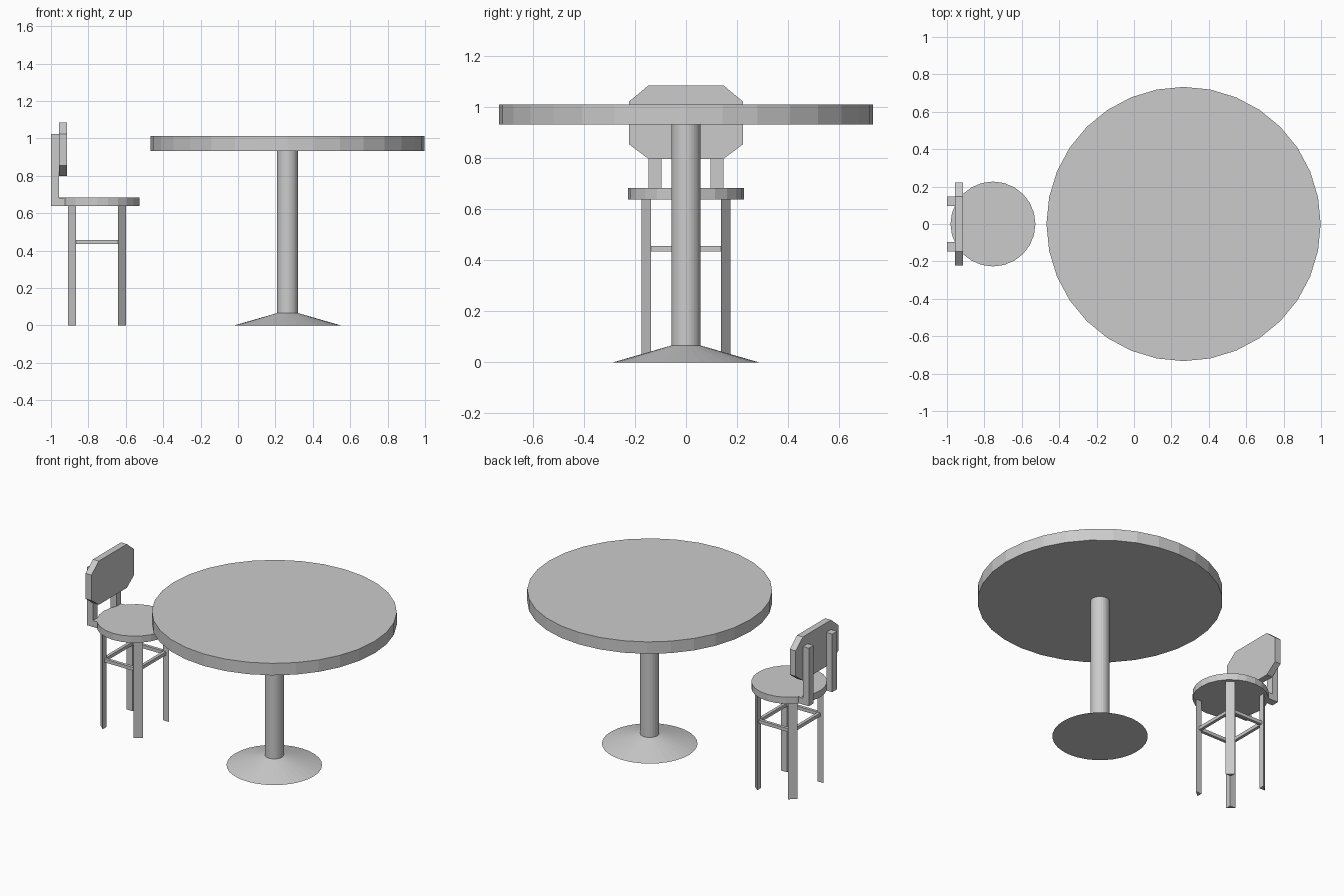
import bpy
import bmesh
import math
from mathutils import Vector

if "Cube" in bpy.data.objects:
    bpy.data.objects.remove(bpy.data.objects["Cube"])

grey = bpy.data.materials.new("plain grey")
grey.diffuse_color = (0.6, 0.6, 0.6, 1)
grey.use_nodes = True
grey.node_tree.nodes["Principled BSDF"].inputs["Base Color"].default_value = grey.diffuse_color


def finish(name, bm):
    bmesh.ops.recalc_face_normals(bm, faces=bm.faces)
    mesh = bpy.data.meshes.new(name)
    bm.to_mesh(mesh)
    bm.free()
    mesh.materials.append(grey)
    obj = bpy.data.objects.new(name, mesh)
    bpy.context.collection.objects.link(obj)
    return obj


def prism(name, outline, offset):
    """Extrude a flat outline along an offset vector."""
    bm = bmesh.new()
    face = bm.faces.new([bm.verts.new(p) for p in outline])
    ext = bmesh.ops.extrude_face_region(bm, geom=[face], use_keep_orig=True)
    moved = [g for g in ext["geom"] if isinstance(g, bmesh.types.BMVert)]
    bmesh.ops.translate(bm, verts=moved, vec=Vector(offset))
    return finish(name, bm)


def disc(name, x, r_low, r_high, z0, z1, sides):
    """Upright cylinder or cone frustum centred on y = 0."""
    bm = bmesh.new()
    bmesh.ops.create_cone(bm, cap_ends=True, segments=sides, radius1=r_low,
                          radius2=r_high, depth=z1 - z0)
    bmesh.ops.translate(bm, verts=bm.verts, vec=(x, 0, (z0 + z1) / 2))
    return finish(name, bm)


def box(name, x0, x1, y0, y1, z0, z1):
    return prism(name, [(x0, y0, z0), (x1, y0, z0), (x1, y1, z0), (x0, y1, z0)],
                 (0, 0, z1 - z0))


# Table: round top, column, conical foot
TX = 0.265
disc("table_top", TX, 0.733, 0.733, 0.933, 1.012, 32)
disc("table_column", TX, 0.057, 0.057, 0.06, 0.935, 32)
disc("table_foot", TX, 0.286, 0.057, 0.0, 0.066, 32)

# Chair seat
CX = -0.754
disc("seat", CX, 0.227, 0.227, 0.639, 0.683, 24)

# Triangular legs, slanted face outward
for sx, x_name in ((-1, "rear"), (1, "front")):
    for sy, y_name in ((-1, "right"), (1, "left")):
        xi, xo = CX + sx * 0.112, CX + sx * 0.155
        yi, yo = sy * 0.137, sy * 0.174
        prism(f"{x_name}_{y_name}_leg",
              [(xi, yi, 0), (xo, yi, 0), (xi, yo, 0)], (0, 0, 0.642))

# Stretchers joining the legs
for s in (-1, 1):
    y, x = s * 0.147, CX + s * 0.122
    box("side_stretcher", CX - 0.122, CX + 0.122, y - 0.01, y + 0.01, 0.435, 0.457)
    box("cross_stretcher", x - 0.01, x + 0.01, -0.147, 0.147, 0.435, 0.457)

# L-shaped back posts
post = [(-1.0, 0.64), (-0.922, 0.64), (-0.922, 0.682), (-0.957, 0.682),
        (-0.957, 1.023), (-1.0, 1.023)]
for y in (-0.147, 0.097):
    prism("back_post", [(x, y, z) for x, z in post], (0, 0.05, 0))

# Octagonal backrest
half = [(0.147, 0.798), (0.223, 0.855), (0.223, 1.023), (0.147, 1.086)]
outline = half + [(-y, z) for y, z in reversed(half)]
prism("backrest", [(-0.957, y, z) for y, z in outline], (0.043, 0, 0))
